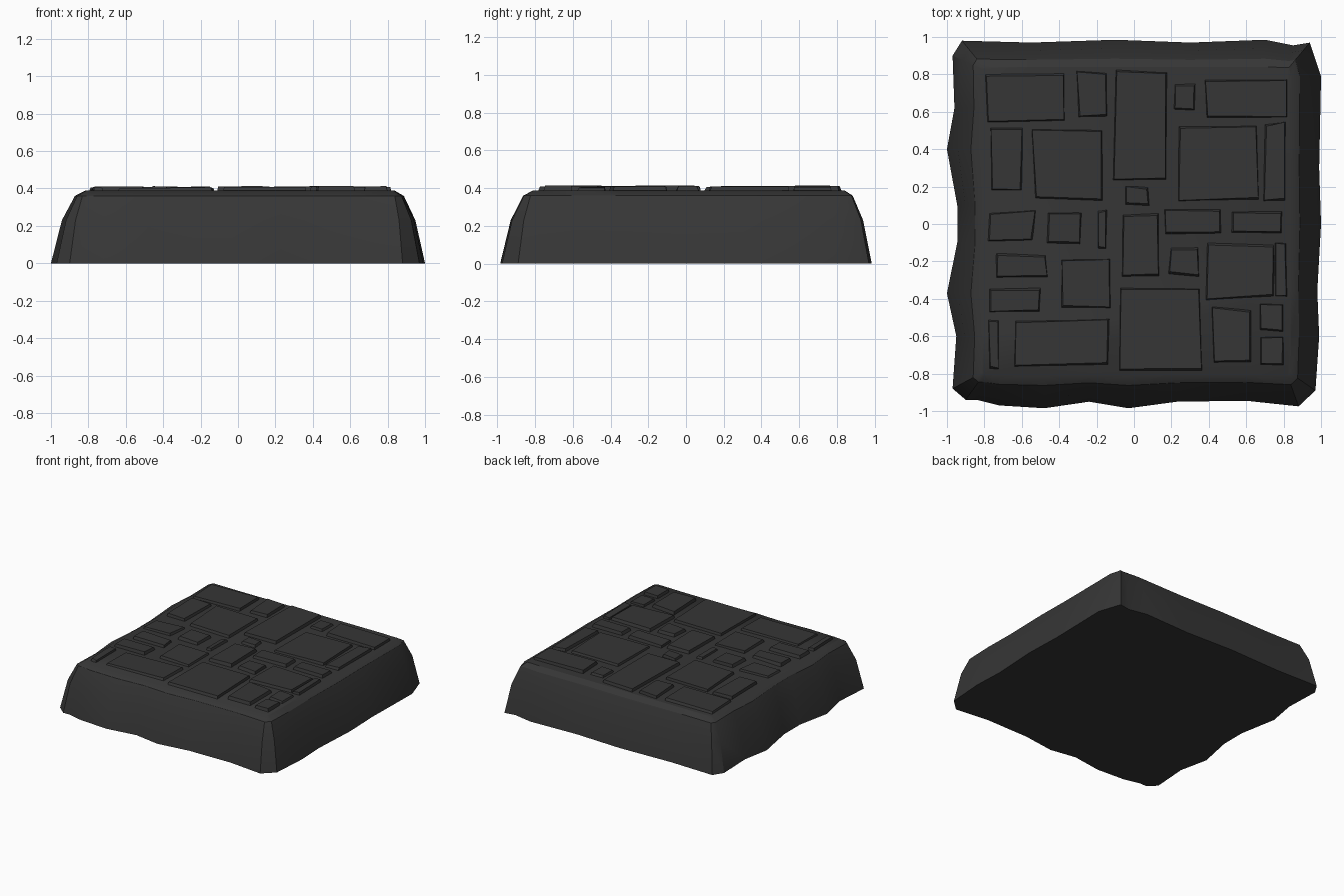
import bpy, bmesh, random
from math import radians

if "Cube" in bpy.data.objects:
    bpy.data.objects.remove(bpy.data.objects["Cube"])

random.seed(7)

stone = bpy.data.materials.new("dark_grey_stone")
stone.diffuse_color = (0.037, 0.037, 0.037, 1)
stone.use_nodes = True
stone.node_tree.nodes["Principled BSDF"].inputs["Base Color"].default_value = stone.diffuse_color


def finish(name, bm, angle):
    bmesh.ops.recalc_face_normals(bm, faces=bm.faces)
    mesh = bpy.data.meshes.new(name)
    bm.to_mesh(mesh)
    bm.free()
    obj = bpy.data.objects.new(name, mesh)
    bpy.context.collection.objects.link(obj)
    mesh.materials.append(stone)
    bpy.ops.object.select_all(action='DESELECT')
    obj.select_set(True)
    bpy.context.view_layer.objects.active = obj
    bpy.ops.object.shade_smooth_by_angle(angle=radians(angle))
    return obj


def loft(bm, rings):
    n = len(rings[0])
    loops = [[bm.verts.new(p) for p in ring] for ring in rings]
    for a, b in zip(loops, loops[1:]):
        for i in range(n):
            j = (i + 1) % n
            bm.faces.new((a[i], a[j], b[j], b[i]))
    bm.faces.new(loops[0][::-1])
    bm.faces.new(loops[-1])


# Rough foot outline of the rock base, clockwise from the back left corner
outline = [(-.92, .98), (-.55, .97), (-.1, .985), (.3, .97), (.7, .985), (.85, .955),
           (.94, .97), (1, .79), (.99, .3), (1, 0), (.98, -.36), (.99, -.6), (.97, -.89),
           (.88, -.975), (.6, -.945), (.23, -.95), (-.03, -.985), (-.24, -.95),
           (-.48, -.985), (-.72, -.97), (-.84, -.94), (-.9, -.94), (-.97, -.88),
           (-.95, -.6), (-1, -.37), (-.945, -.1), (-.945, .1), (-1, .4), (-.96, .62),
           (-.97, .9)]


def rim(p):
    cx = max(-.785, min(.81, p[0]))
    cy = max(-.78, min(.815, p[1]))
    return (.85 * cx + .15 * p[0], .85 * cy + .15 * p[1])


# Rock base: foot, shoulder, rounded brow and flat top
bm = bmesh.new()
rings = []
for t, z in ((0, 0), (.32, .23), (.7, .36), (1, .388)):
    ring = []
    for p in outline:
        q = rim(p)
        ring.append((p[0] + (q[0] - p[0]) * t, p[1] + (q[1] - p[1]) * t, z))
    rings.append(ring)
loft(bm, rings)
finish("rock_base", bm, 32)

# Paving stones as x0, x1, y0, y1
slabs = [(-.80, -.37, .54, .81), (-.32, -.14, .57, .82), (-.12, .19, .22, .83),
         (.21, .34, .60, .76), (.37, .82, .56, .79), (-.78, -.59, .16, .52),
         (-.55, -.15, .12, .52), (.23, .67, .12, .53), (.69, .82, .12, .55),
         (-.05, .09, .09, .21), (-.79, -.52, -.11, .08), (-.47, -.27, -.12, .08),
         (-.20, -.14, -.14, .08), (-.07, .14, -.29, .07), (.16, .47, -.06, .09),
         (.51, .80, -.06, .08), (-.75, -.46, -.29, -.15), (-.40, -.12, -.46, -.18),
         (.18, .35, -.29, -.12), (.38, .75, -.41, -.09), (.75, .82, -.39, -.10),
         (-.78, -.49, -.48, -.33), (-.08, .37, -.79, -.33), (-.78, -.72, -.78, -.51),
         (-.65, -.12, -.77, -.50), (.41, .64, -.76, -.44), (.66, .81, -.58, -.42),
         (.66, .81, -.77, -.60)]

# Each stone is a slightly skewed, tilted slab with sloping sides
bm = bmesh.new()
for x0, x1, y0, y1 in slabs:
    height = random.uniform(.403, .414)
    tilt = random.uniform(-.003, .003)
    k = min(.022, .12 * min(x1 - x0, y1 - y0))
    low, high = [], []
    for x, y, sx, sy in ((x0, y0, 1, 1), (x1, y0, -1, 1), (x1, y1, -1, -1), (x0, y1, 1, -1)):
        x += sx * random.uniform(0, k)
        y += sy * random.uniform(0, k)
        low.append((x, y, .38))
        high.append((x + sx * random.uniform(.003, .012),
                     y + sy * random.uniform(.003, .016), height + tilt * sx))
    loft(bm, (low, high))
finish("paving_stones", bm, 20)
